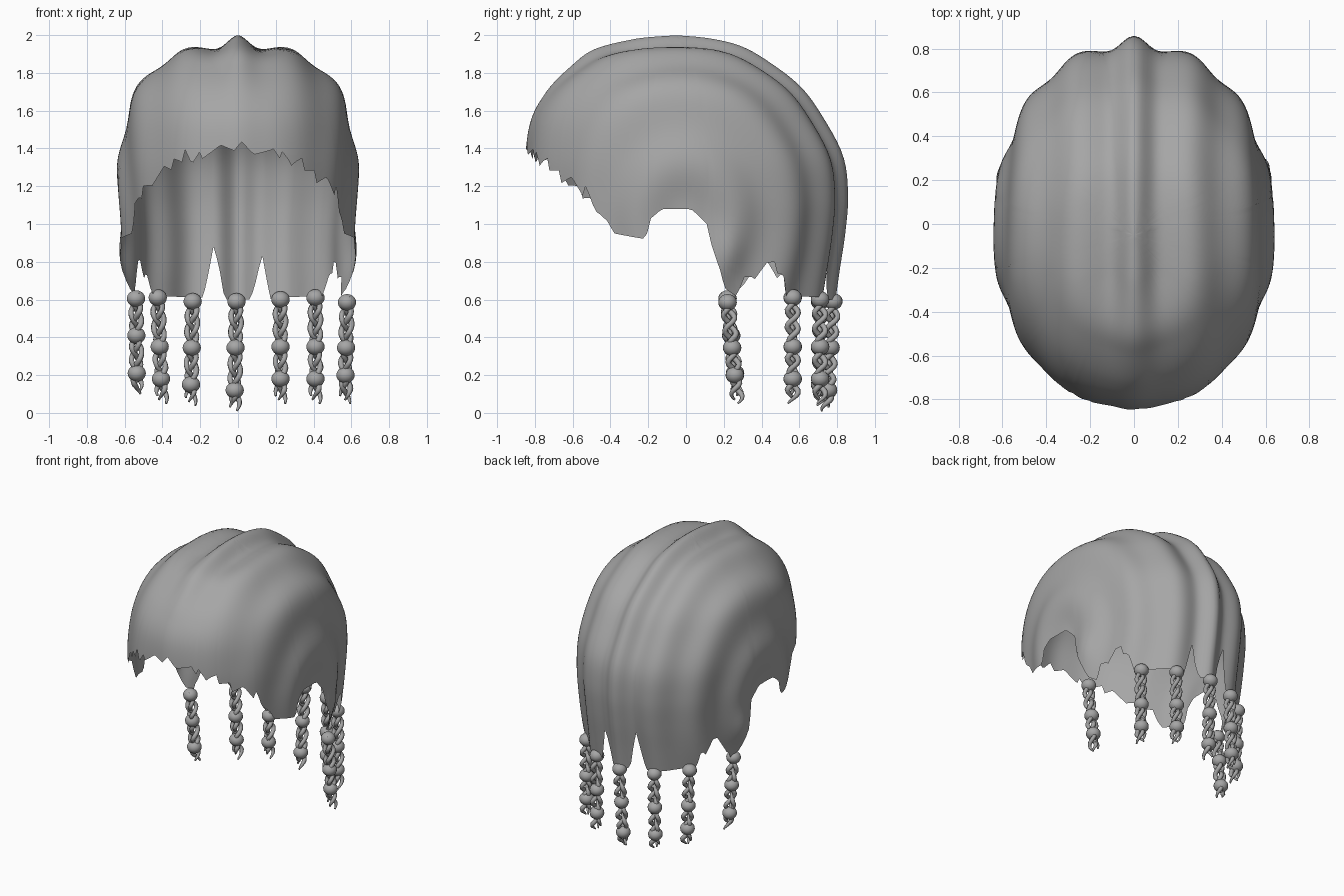
import bpy, bmesh, math, random
from mathutils import Vector

random.seed(4)
if "Cube" in bpy.data.objects:
    bpy.data.objects.remove(bpy.data.objects["Cube"])

grey = bpy.data.materials.new("hair_grey")
grey.use_nodes = True
colour = (0.38, 0.38, 0.38, 1)
grey.diffuse_color = colour
grey.node_tree.nodes["Principled BSDF"].inputs["Base Color"].default_value = colour

# Head sections from crown to nape: height, half width, front reach, back reach
SECTIONS = [(1.961, 0, 0, 0), (1.945, .14, .2, .17), (1.905, .31, .42, .33),
            (1.822, .44, .55, .475), (1.7, .54, .68, .63), (1.55, .594, .765, .74),
            (1.35, .625, .795, .845), (1.15, .63, .79, .87), (.95, .62, .78, .855),
            (.75, .607, .75, .825), (.5, .578, .7, .79)]
# Lower edge of the hair: degrees from the front, height
HEM = [(0, 1.41), (28, 1.34), (46, 1.22), (55, 1.15), (60, 1.07), (66, .95),
       (79, .92), (81, 1.03), (85, 1.08), (94, 1.08), (99, 1.0), (101, .85),
       (106, .66), (111, .62), (114, .7), (123, .79), (130, .74), (133, .62),
       (164, .61), (167, .74), (169.5, .88), (172, .78), (174.5, .6), (180, .6)]
MID_Y = -.05
COLUMNS, ROWS = 240, 44


def section(s):
    """Smooth section at position s along the list."""
    i = min(int(s), len(SECTIONS) - 2)
    f = s - i
    a, b, c, d = (SECTIONS[max(0, min(len(SECTIONS) - 1, k))] for k in range(i - 1, i + 3))
    return [q + .5 * f * (r - p + f * (2 * p - 5 * q + 4 * r - t + f * (3 * (q - r) + t - p)))
            for p, q, r, t in zip(a, b, c, d)]


def hem_height(deg):
    for (a, za), (b, zb) in zip(HEM, HEM[1:]):
        if a <= deg <= b:
            return za + (zb - za) * (deg - a) / (b - a)
    return HEM[-1][1]


def find_height(z):
    low, high = 0, len(SECTIONS) - 1
    for _ in range(24):
        mid = (low + high) / 2
        low, high = (mid, high) if section(mid)[0] > z else (low, mid)
    return low


def power(value, exponent):
    return math.copysign(abs(value) ** exponent, value)


def hair_point(s, angle):
    z, width, front, back = section(s)
    ahead = math.cos(angle) > 0
    reach, square = (front, .95) if ahead else (back, .9)
    p = Vector((width * power(math.sin(angle), square),
                MID_Y - reach * power(math.cos(angle), square), z))
    # Combed ridges run from the hairline over the crown to the nape
    around = math.hypot(p.y / .85, z - 1)
    across = math.atan2(abs(p.x) / .65, around)
    fade = max(.15, min(1, (p.y + .85) / .6))
    height = (.013 + .025 * math.exp(-(across / .2) ** 2)) * fade * math.cos(15 * across)
    # Swelling lock behind each ear
    height += .022 * math.exp(-((p.y - .2) / .08) ** 2 - ((z - .86) / .13) ** 2)
    out = Vector((p.x, p.y - MID_Y, z - min(z, 1.1)))
    return p + out.normalized() * height


def finish(obj):
    obj.data.materials.append(grey)
    return obj


# Hair shell with ragged lower edge
bm = bmesh.new()
crown = bm.verts.new(hair_point(0, 0))
columns = []
tooth_step, tooth_length, tooth_depth = 0, 1, 0
for j in range(COLUMNS):
    angle = 2 * math.pi * j / COLUMNS
    deg = math.degrees(angle)
    side = min(deg, 360 - deg)
    hem = hem_height(side)
    # Pointed locks along the fringe and between the braids
    if tooth_step == tooth_length:
        tooth_step, tooth_length = 0, random.randint(3, 6)
        tooth_depth = random.uniform(.04, .1) * random.choice((1, -1))
    if side < 64 or 113 < side < 132:
        hem += tooth_depth * (tooth_step / tooth_length - .45)
    tooth_step += 1
    # The left nape notch is shallower
    if 165 < deg < 174:
        hem -= .05
    end = find_height(hem)
    columns.append([bm.verts.new(hair_point(end * k / ROWS, angle)) for k in range(1, ROWS + 1)])
for j, column in enumerate(columns):
    following = columns[(j + 1) % COLUMNS]
    bm.faces.new((crown, column[0], following[0]))
    for k in range(ROWS - 1):
        bm.faces.new((column[k], column[k + 1], following[k + 1], following[k]))
bmesh.ops.recalc_face_normals(bm, faces=bm.faces)
for face in bm.faces:
    face.smooth = True
mesh = bpy.data.meshes.new("hair_shell")
bm.to_mesh(mesh)
bm.free()
hair = finish(bpy.data.objects.new("hair_shell", mesh))
bpy.context.collection.objects.link(hair)


def braid(name, x, y, drift, beads, bottom):
    """Three woven strands held by three beads, with a loose tail."""
    def centre(z):
        f = (beads[0] - z) / .5
        return Vector((x + drift[0] * f, y + drift[1] * f, z))

    curve = bpy.data.curves.new(name, "CURVE")
    curve.dimensions = "3D"
    curve.bevel_depth = .0155
    curve.bevel_resolution = 1
    curve.use_fill_caps = True
    steps = 44
    top = beads[0] + .03
    for strand in range(3):
        spline = curve.splines.new("POLY")
        spline.points.add(steps)
        low = bottom + .02 * strand
        for k, point in enumerate(spline.points):
            z = top + (low - top) * k / steps
            turn = (top - z) * 25 + strand * 2 * math.pi / 3
            pinch = min(1, .4 + min(abs(z - b) for b in beads) / .1)
            offset = Vector((.027 * math.sin(turn), .018 * math.sin(2 * turn) + .014 * math.cos(turn), 0))
            point.co = (*(centre(z) + offset * pinch), 1)
            point.radius = min(1, .35 + max(0, z - low) / .08)
        spline.use_smooth = True
    strands = finish(bpy.data.objects.new(name + "_strands", curve))
    bpy.context.collection.objects.link(strands)
    for n, z in enumerate(beads):
        bpy.ops.mesh.primitive_uv_sphere_add(segments=18, ring_count=12, radius=.049, location=centre(z))
        bead = finish(bpy.context.object)
        bead.name = f"{name}_bead_{n + 1}"
        bead.scale.z = .9
        bpy.ops.object.shade_smooth()


# Braids hanging from the nape and behind the ears
braid("braid_right_ear", -.54, .22, (.005, .05), (.605, .41, .21), .1)
braid("braid_right_side", -.425, .565, (.02, 0), (.61, .35, .18), .05)
braid("braid_right_back", -.24, .71, (-.01, 0), (.59, .345, .15), .04)
braid("braid_centre_back", -.008, .78, (-.01, -.03), (.59, .345, .12), .01)
braid("braid_left_back", .225, .71, (0, 0), (.6, .35, .18), .05)
braid("braid_left_side", .41, .565, (0, 0), (.61, .35, .18), .05)
braid("braid_left_ear", .577, .22, (-.01, .05), (.585, .345, .2), .05)
